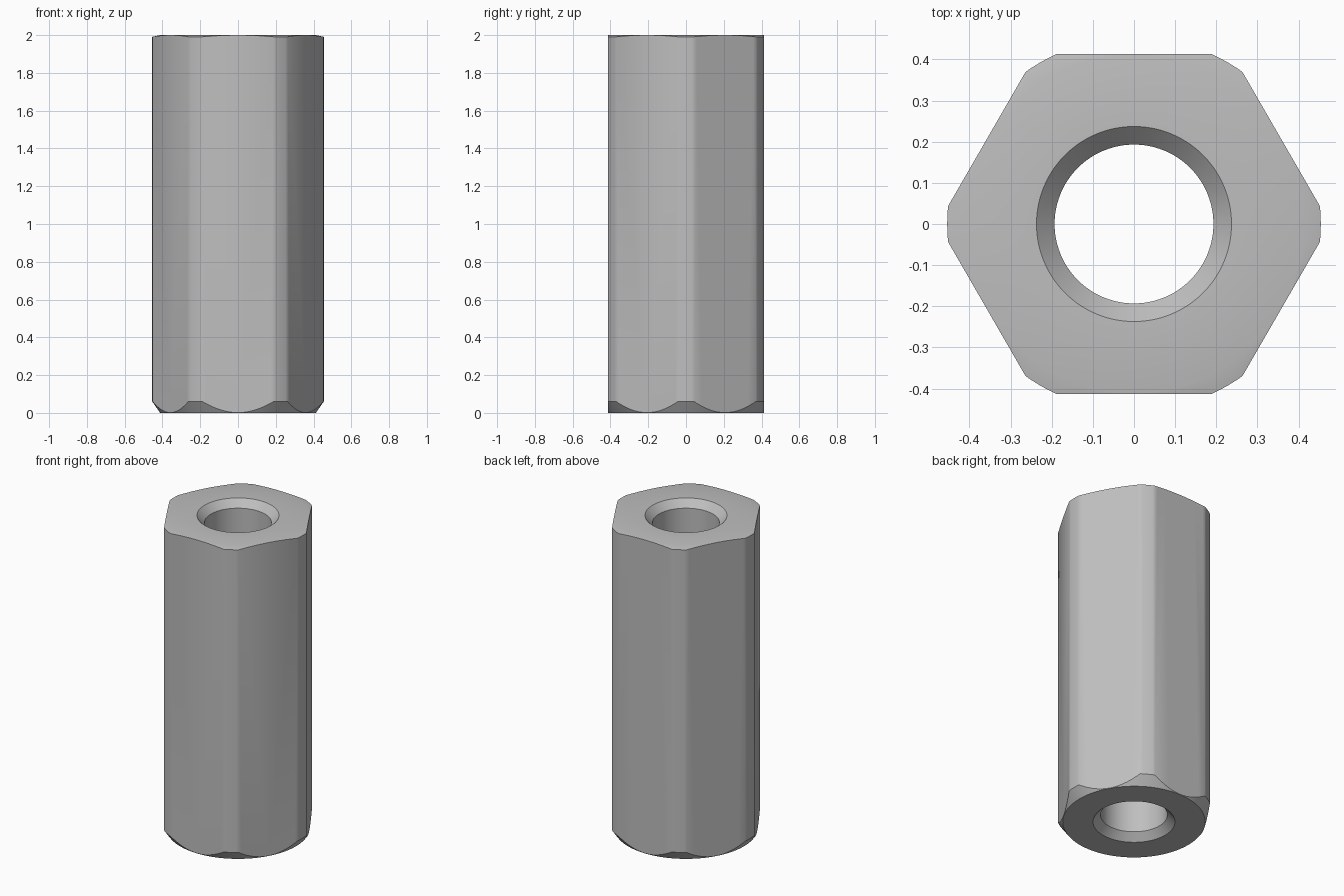
import bpy, bmesh
from math import sin, cos, pi

default = bpy.data.objects.get("Cube")
if default:
    bpy.data.objects.remove(default, do_unlink=True)

HEIGHT = 2.0
APOTHEM = 0.413      # centre to hexagon flat
CORNER = 0.454       # trimmed corner radius
RIM = 0.412          # radius where the end chamfers start
BORE, SINK, SINK_DEPTH = 0.193, 0.237, 0.045
SEGMENTS = 96

steel = bpy.data.materials.new("plain steel grey")
steel.use_nodes = True
grey = (0.52, 0.52, 0.52, 1)
steel.diffuse_color = grey
steel.node_tree.nodes["Principled BSDF"].inputs["Base Color"].default_value = grey

# Closed radial profile: bore, countersinks, steep bottom chamfer, slight top chamfer
profile = [(BORE, SINK_DEPTH), (SINK, 0), (RIM, 0), (CORNER, 0.06),
           (CORNER, HEIGHT - 0.009), (RIM, HEIGHT), (SINK, HEIGHT),
           (BORE, HEIGHT - SINK_DEPTH)]

# Turn the profile into a sleeve
bm = bmesh.new()
rings = []
for i in range(SEGMENTS):
    a = 2 * pi * i / SEGMENTS
    rings.append([bm.verts.new((r * cos(a), r * sin(a), z)) for r, z in profile])
for i, ring in enumerate(rings):
    following = rings[(i + 1) % SEGMENTS]
    for j in range(len(profile)):
        k = (j + 1) % len(profile)
        bm.faces.new((ring[j], following[j], following[k], ring[k]))

# Slice the six wrench flats
for i in range(6):
    a = pi / 6 + i * pi / 3
    n = (cos(a), sin(a), 0)
    cut = bmesh.ops.bisect_plane(
        bm, geom=bm.verts[:] + bm.edges[:] + bm.faces[:], dist=1e-6,
        plane_co=[APOTHEM * c for c in n], plane_no=n, clear_outer=True)
    edges = [e for e in cut["geom_cut"] if isinstance(e, bmesh.types.BMEdge)]
    bmesh.ops.edgeloop_fill(bm, edges=edges)
bmesh.ops.recalc_face_normals(bm, faces=bm.faces[:])

mesh = bpy.data.meshes.new("hex_standoff")
bm.to_mesh(mesh)
bm.free()
mesh.materials.append(steel)
standoff = bpy.data.objects.new("hex_standoff", mesh)
bpy.context.collection.objects.link(standoff)

# Smooth the rounded corners, keep the machined edges crisp
bpy.ops.object.select_all(action="DESELECT")
standoff.select_set(True)
bpy.context.view_layer.objects.active = standoff
bpy.ops.object.shade_smooth_by_angle(angle=pi / 6)
